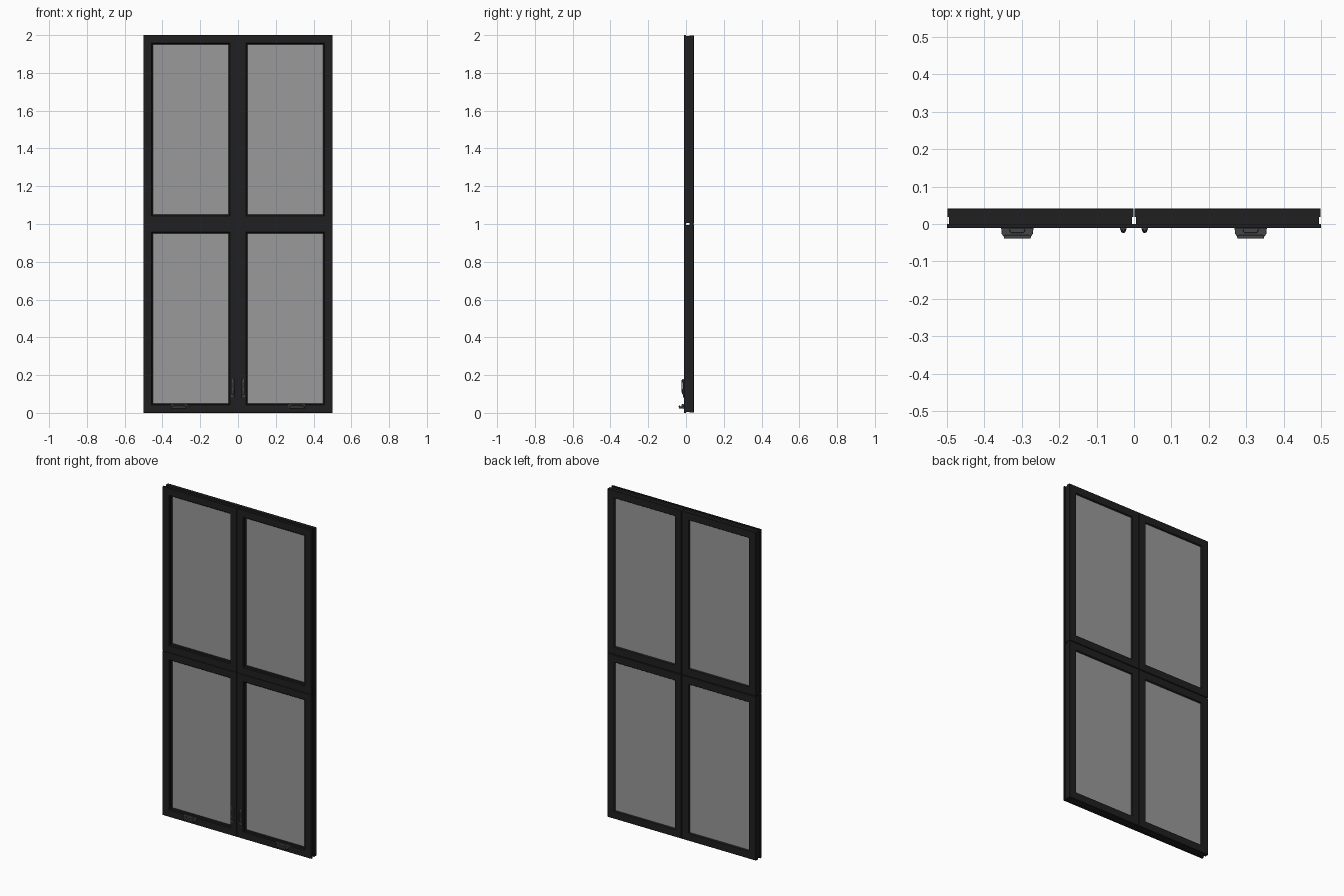
import bpy, bmesh, math
from mathutils import Vector

if "Cube" in bpy.data.objects:
    bpy.data.objects.remove(bpy.data.objects["Cube"])


def material(name, rgba):
    m = bpy.data.materials.new(name)
    m.diffuse_color = rgba
    m.use_nodes = True
    m.node_tree.nodes["Principled BSDF"].inputs["Base Color"].default_value = m.diffuse_color
    return m


BLACK = material("black_frame", (0.014, 0.014, 0.014, 1))
GLASS = material("grey_glass", (0.32, 0.32, 0.32, 0.55))
METAL = material("dark_metal", (0.06, 0.06, 0.06, 1))


def finish(name, bm, mat, bevel=0, smooth=False):
    bmesh.ops.recalc_face_normals(bm, faces=bm.faces)
    me = bpy.data.meshes.new(name)
    bm.to_mesh(me)
    bm.free()
    ob = bpy.data.objects.new(name, me)
    bpy.context.collection.objects.link(ob)
    me.materials.append(mat)
    if bevel:
        b = ob.modifiers.new("bevel", "BEVEL")
        b.width, b.segments = bevel, 3
    if smooth:
        bpy.ops.object.select_all(action='DESELECT')
        bpy.context.view_layer.objects.active = ob
        ob.select_set(True)
        bpy.ops.object.shade_smooth_by_angle(angle=math.radians(40))
    return ob


def box(name, lo, hi, mat, bevel=0):
    bm = bmesh.new()
    lo, hi = Vector(lo), Vector(hi)
    bmesh.ops.create_cube(bm, size=1)
    for v in bm.verts:
        v.co = Vector([(lo[i] + hi[i]) / 2 + v.co[i] * (hi[i] - lo[i]) for i in range(3)])
    return finish(name, bm, mat, bevel, bevel > 0)


def mitred_frame(name, x0, x1, z0, z1, profile):
    """Closed (inset, y) profile carried round a rectangle."""
    bm = bmesh.new()
    rings = []
    for cx, cz, sx, sz in ((x0, z0, 1, 1), (x1, z0, -1, 1), (x1, z1, -1, -1), (x0, z1, 1, -1)):
        rings.append([bm.verts.new((cx + sx * u, y, cz + sz * u)) for u, y in profile])
    n = len(profile)
    for i in range(4):
        a, b = rings[i], rings[(i + 1) % 4]
        for j in range(n):
            k = (j + 1) % n
            bm.faces.new((a[j], a[k], b[k], b[j]))
    return finish(name, bm, BLACK)


def prism(name, outline, z0, z1, mat, bevel):
    """XY outline extruded upward."""
    bm = bmesh.new()
    f = bm.faces.new([bm.verts.new((x, y, z0)) for x, y in outline])
    g = bmesh.ops.extrude_face_region(bm, geom=[f])["geom"]
    bmesh.ops.translate(bm, vec=(0, 0, z1 - z0), verts=[v for v in g if isinstance(v, bmesh.types.BMVert)])
    return finish(name, bm, mat, bevel, True)


def tube(name, path, radii, mat, flat=1.0, sides=12):
    """Round bar in the YZ plane with a radius for each point."""
    bm = bmesh.new()
    rings = []
    for i, p in enumerate(path):
        p = Vector(p)
        t = (Vector(path[min(i + 1, len(path) - 1)]) - Vector(path[max(i - 1, 0)])).normalized()
        nrm = Vector((0, t.z, -t.y))
        rings.append([bm.verts.new(p + Vector((math.cos(a), 0, 0)) * radii[i] + nrm * math.sin(a) * radii[i] * flat)
                      for a in (2 * math.pi * s / sides for s in range(sides))])
    for a, b in zip(rings, rings[1:]):
        for j in range(sides):
            k = (j + 1) % sides
            bm.faces.new((a[j], a[k], b[k], b[j]))
    bm.faces.new(rings[0])
    bm.faces.new(rings[-1])
    return finish(name, bm, mat, 0, True)


# Sash section: front flange, outer channel, back body, stepped glazing bead
SECTION = [(0.001, -0.011), (0, -0.009), (0, 0.0), (0.005, 0.0), (0.005, 0.019),
           (0.001, 0.019), (0.001, 0.040), (0.003, 0.042), (0.046, 0.042),
           (0.050, 0.036), (0.050, 0.008), (0.046, 0.004), (0.046, -0.007), (0.042, -0.011)]

# Four glazed sashes
for row, z in (("lower", 0.0), ("upper", 1.0)):
    for side, x in (("left", -0.5), ("right", 0.0)):
        mitred_frame(f"{row}_{side}_sash", x, x + 0.5, z, z + 1, SECTION)
        box(f"{row}_{side}_glass", (x + 0.048, 0.012, z + 0.048), (x + 0.452, 0.034, z + 0.952), GLASS)

for side, s in (("left", -1), ("right", 1)):
    # Lock lever on its backplate, beside the meeting stile
    x = 0.0285 * s
    box(f"{side}_lock_plate", (x - 0.009, -0.015, 0.082), (x + 0.009, -0.010, 0.178), METAL, 0.0015)
    tube(f"{side}_lock_lever",
         [(x, -0.012, 0.098), (x, -0.017, 0.102), (x, -0.020, 0.115), (x, -0.021, 0.135),
          (x, -0.021, 0.158), (x, -0.019, 0.172), (x, -0.016, 0.180)],
         [0.007, 0.007, 0.006, 0.005, 0.005, 0.006, 0.004], METAL, 0.6)

    # Crank operator on the bottom rail
    c = 0.312 * s
    box(f"{side}_crank_plate", (c - 0.044, -0.014, 0.020), (c + 0.044, -0.010, 0.044), METAL, 0.0015)
    cover = [(-0.043, -0.011), (-0.042, -0.026), (-0.036, -0.034), (-0.024, -0.037),
             (0.024, -0.037), (0.036, -0.034), (0.042, -0.026), (0.043, -0.011)]
    prism(f"{side}_crank_cover", [(c + u, v) for u, v in cover], 0.024, 0.034, METAL, 0.002)
    hump = [(-0.022, -0.011), (-0.018, -0.024), (0.018, -0.024), (0.022, -0.011)]
    prism(f"{side}_crank_hub", [(c + u, v) for u, v in hump], 0.033, 0.046, METAL, 0.003)
    box(f"{side}_crank_handle", (c - 0.036, -0.039, 0.030), (c + 0.036, -0.030, 0.039), METAL, 0.003)
